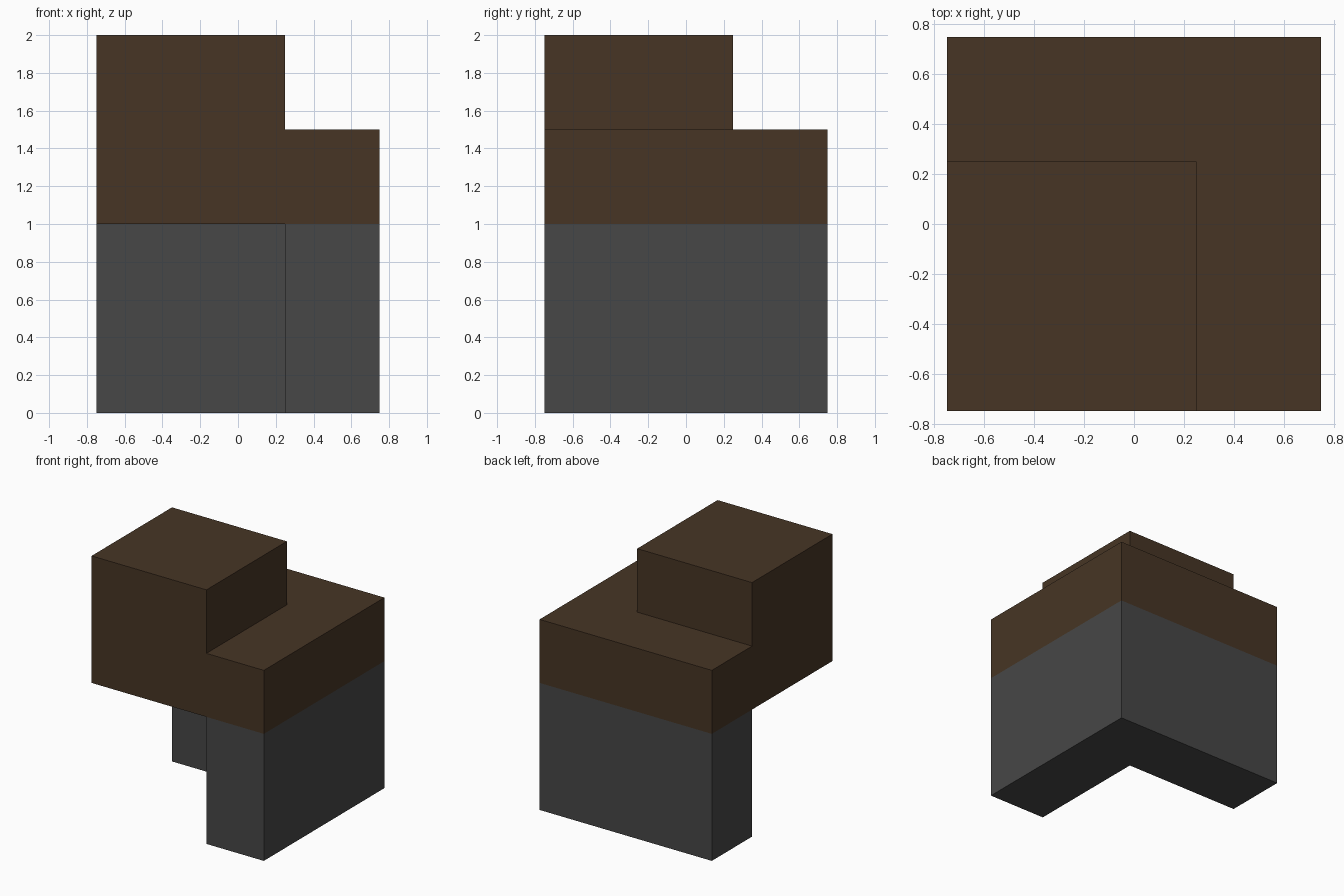
import bpy, bmesh
from mathutils import Vector

cube = bpy.data.objects.get("Cube")
if cube:
    bpy.data.objects.remove(cube, do_unlink=True)

H = 0.75      # half width of the whole block
S = 0.25      # position of the step on x and y


def make_material(name, rgb):
    mat = bpy.data.materials.new(name)
    mat.use_nodes = True
    mat.diffuse_color = (*rgb, 1)
    mat.node_tree.nodes["Principled BSDF"].inputs["Base Color"].default_value = (*rgb, 1)
    return mat


def extrude_outline(bm, outline, z0, z1):
    """Closed prism from a counter-clockwise outline."""
    base = bm.faces.new([bm.verts.new((x, y, z0)) for x, y in outline])
    ext = bmesh.ops.extrude_face_region(bm, geom=[base], use_keep_orig=True)
    top = [v for v in ext["geom"] if isinstance(v, bmesh.types.BMVert)]
    bmesh.ops.translate(bm, vec=(0, 0, z1 - z0), verts=top)


def finish(bm, name, mat):
    bmesh.ops.recalc_face_normals(bm, faces=bm.faces[:])
    mesh = bpy.data.meshes.new(name)
    bm.to_mesh(mesh)
    bm.free()
    mesh.materials.append(mat)
    obj = bpy.data.objects.new(name, mesh)
    bpy.context.collection.objects.link(obj)


brown = make_material("dark brown", (0.063, 0.036, 0.018))
grey = make_material("dark grey", (0.063, 0.063, 0.063))

# Corner base: L-shaped walls open at the front right
bm = bmesh.new()
extrude_outline(bm, [(S, -H), (H, -H), (H, H), (-H, H), (-H, S), (S, S)], 0, 1)
finish(bm, "corner_base", grey)

# Stepped top: full slab with one quarter raised
bm = bmesh.new()
extrude_outline(bm, [(-H, -H), (H, -H), (H, H), (-H, H)], 1, 1.5)
for axis in (Vector((1, 0, 0)), Vector((0, 1, 0))):
    bmesh.ops.bisect_plane(bm, geom=bm.verts[:] + bm.edges[:] + bm.faces[:],
                           plane_co=axis * S, plane_no=axis)
raised = []
for f in bm.faces:
    c = f.calc_center_median()
    if c.z > 1.49 and c.x < S and c.y < S:
        raised.append(f)
ext = bmesh.ops.extrude_face_region(bm, geom=raised)
bmesh.ops.translate(bm, vec=(0, 0, 0.5),
                    verts=[v for v in ext["geom"] if isinstance(v, bmesh.types.BMVert)])
bmesh.ops.recalc_face_normals(bm, faces=bm.faces[:])
bmesh.ops.dissolve_limit(bm, angle_limit=0.01, verts=bm.verts[:], edges=bm.edges[:])
finish(bm, "stepped_top", brown)
